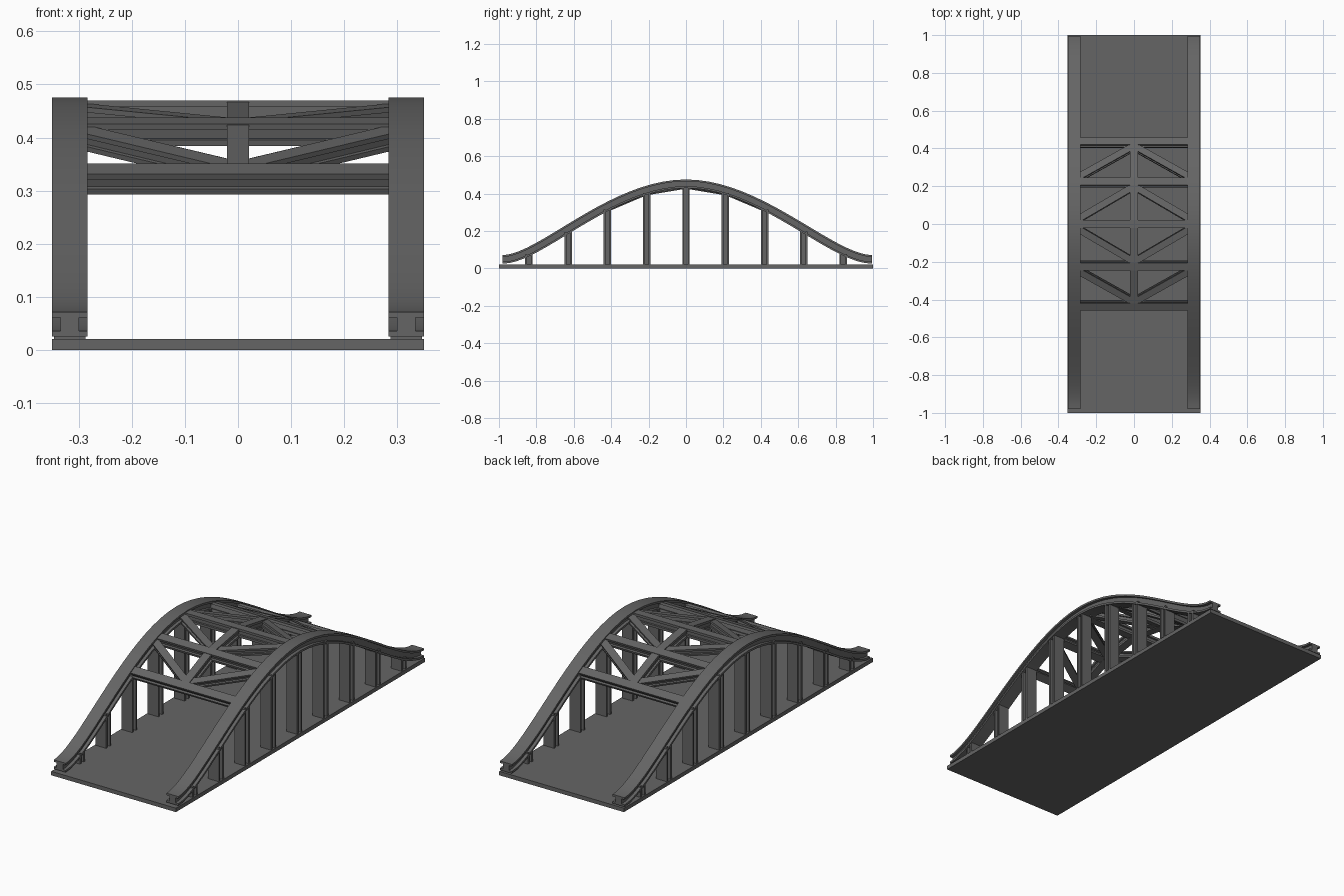
import bpy, bmesh, math
from mathutils import Vector

if "Cube" in bpy.data.objects:
    bpy.data.objects.remove(bpy.data.objects["Cube"])

steel = bpy.data.materials.new("dark grey steel")
steel.diffuse_color = (0.13, 0.13, 0.13, 1)
steel.use_nodes = True
steel.node_tree.nodes["Principled BSDF"].inputs["Base Color"].default_value = steel.diffuse_color


def finish(name, bm, smooth=False):
    bmesh.ops.recalc_face_normals(bm, faces=bm.faces)
    me = bpy.data.meshes.new(name)
    bm.to_mesh(me)
    bm.free()
    me.materials.append(steel)
    ob = bpy.data.objects.new(name, me)
    bpy.context.collection.objects.link(ob)
    if smooth:
        bpy.ops.object.select_all(action='DESELECT')
        ob.select_set(True)
        bpy.context.view_layer.objects.active = ob
        bpy.ops.object.shade_smooth_by_angle(angle=math.radians(30))
    return ob


def i_section(w, h, web, flange):
    """Outline of an I beam: (side, up) pairs."""
    a, b, c, d = w / 2, h / 2, web / 2, h / 2 - flange
    half = [(a, -b), (a, -d), (c, -d), (c, d), (a, d), (a, b)]
    return half + [(-x, -z) for x, z in half]


def sweep(name, frames, section, smooth=False):
    """frames: list of (position, side vector, up vector)."""
    bm = bmesh.new()
    rings = [[bm.verts.new(p + s * x + u * z) for x, z in section] for p, s, u in frames]
    n = len(section)
    for r, q in zip(rings, rings[1:]):
        for i in range(n):
            bm.faces.new((r[i], r[(i + 1) % n], q[(i + 1) % n], q[i]))
    bm.faces.new(rings[0])
    bm.faces.new(rings[-1])
    return finish(name, bm, smooth)


def beam(name, p0, p1, up, section):
    p0, p1 = Vector(p0), Vector(p1)
    d = (p1 - p0).normalized()
    side = d.cross(Vector(up)).normalized()
    u = side.cross(d)
    return sweep(name, [(p0, side, u), (p1, side, u)], section)


# arch centre line: half of it as a cubic, mirrored
PEAK, FOOT = 0.452, 0.048


def half_arch(t, end):
    s = 1 - t
    return (3 * s * s * t * 0.40 + 3 * s * t * t * 0.78 + t ** 3 * end,
            PEAK + (FOOT - PEAK) * (3 * s * t * t + t ** 3))


N = 20
path = [Vector((0, -y, z)) for y, z in (half_arch(i / N, 0.98) for i in range(N, 0, -1))]
path += [Vector((0, y, z)) for y, z in (half_arch(i / N, 0.995) for i in range(N + 1))]


def arch_at(y):
    """Height and upward normal of the arch at y."""
    for a, b in zip(path, path[1:]):
        if a.y <= y <= b.y:
            k = (y - a.y) / (b.y - a.y)
            t = (b - a).normalized()
            return a.z + k * (b.z - a.z), Vector((0, -t.z, t.y))


# deck
bm = bmesh.new()
bmesh.ops.create_cube(bm, size=1)
for v in bm.verts:
    v.co = (v.co.x * 0.702, v.co.y * 2, v.co.z * 0.02 + 0.01)
finish("deck", bm)

arch_sec = i_section(0.067, 0.046, 0.035, 0.010)
post_sec = i_section(0.060, 0.040, 0.030, 0.010)
brace_sec = i_section(0.042, 0.044, 0.022, 0.012)
thin_sec = i_section(0.036, 0.036, 0.018, 0.010)

for sx, label in ((-1, "left"), (1, "right")):
    # arch rib
    X = 0.317 * sx
    frames = []
    for i, p in enumerate(path):
        t = (path[min(i + 1, len(path) - 1)] - path[max(i - 1, 0)]).normalized()
        if i in (0, len(path) - 1):
            t = Vector((0, 1, 0))
        frames.append((p + Vector((X, 0, 0)), Vector((1, 0, 0)), Vector((0, -t.z, t.y))))
    sweep(label + "_arch", frames, arch_sec, True)
    # hanger posts
    for i in range(-4, 5):
        y = i * 0.21
        beam(f"{label}_post_{i + 5}", (X, y, 0.015), (X, y, arch_at(y)[0] - 0.016),
             (0, 1, 0), post_sec)

# cross beams between the arches
ys = [-0.43, -0.22, 0.0, 0.22, 0.43]
for i, y in enumerate(ys):
    z, n = arch_at(y)
    if y == 0:
        n = Vector((0, 0, 1))
    beam(f"cross_beam_{i + 1}", (-0.3, y, z - 0.004), (0.3, y, z - 0.004), n, brace_sec)

# spine pieces and diagonals, spreading from outer centre to inner sides
for i, (a, b) in enumerate(zip(ys, ys[1:])):
    outer, inner = (a, b) if b <= 0 else (b, a)
    zo, zi = arch_at(outer)[0] - 0.004, arch_at(inner)[0] - 0.004
    d = Vector((0, inner - outer, zi - zo))
    n = Vector((0, -d.z, d.y)) * (1 if d.y > 0 else -1)
    beam(f"spine_{i + 1}", (0, outer, zo), (0, inner, zi), n, brace_sec)
    p0 = Vector((0, outer, zo)) + d * 0.10
    p1 = Vector((0, outer, zo)) + d * 0.90
    for sx, label in ((-1, "left"), (1, "right")):
        beam(f"{label}_diagonal_{i + 1}", p0, p1 + Vector((0.30 * sx, 0, 0)), n, thin_sec)
